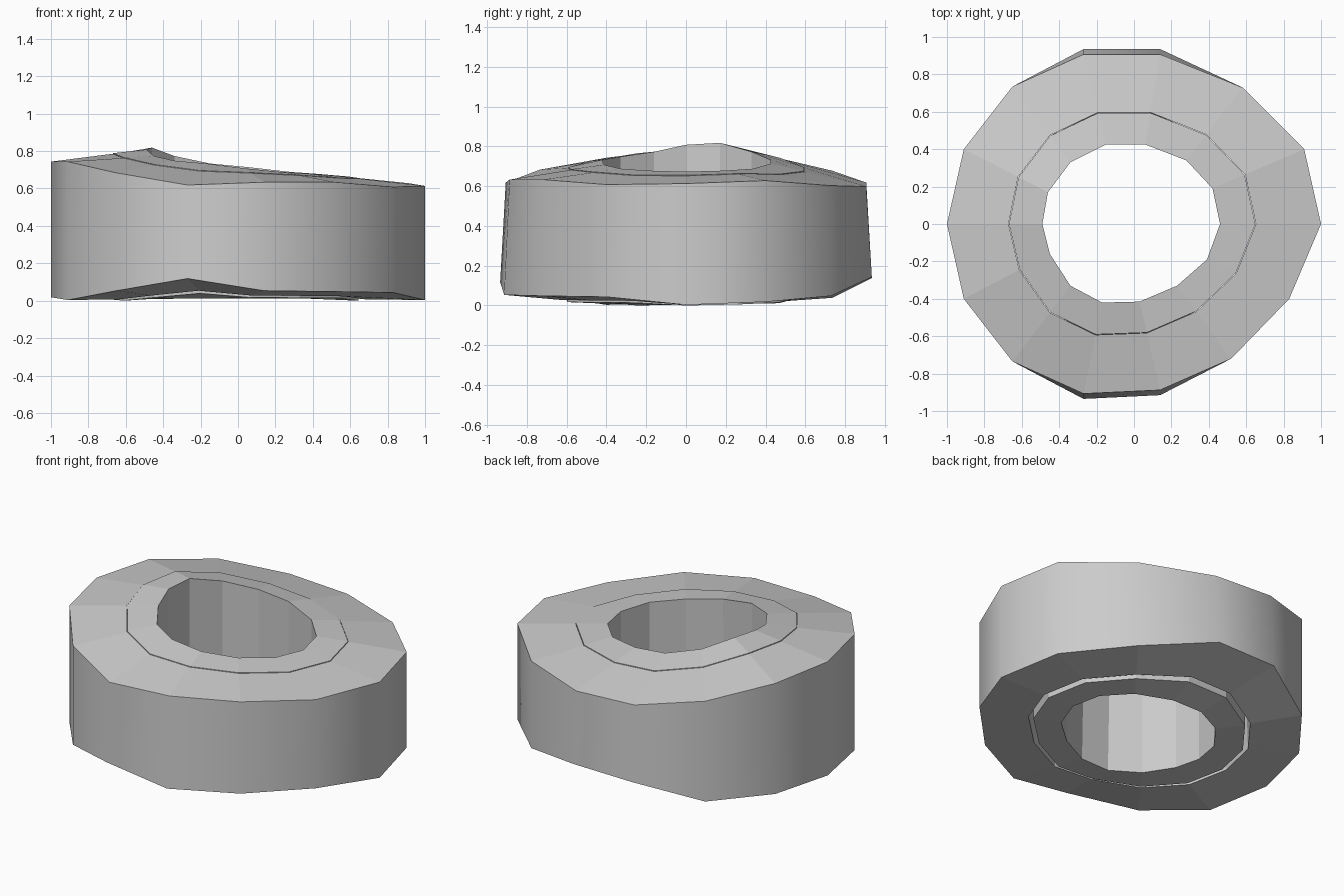
import bpy, bmesh
from mathutils import Vector

if "Cube" in bpy.data.objects:
    bpy.data.objects.remove(bpy.data.objects["Cube"])

# Rim profile, counter-clockwise from +x: x, y, bottom z, top z
OUTER = [(1, 0, .005, .615), (.91, .40, .02, .63), (.58, .73, .05, .605),
         (.14, .935, .145, .60), (-.27, .935, .14, .62), (-.65, .735, .04, .68),
         (-.91, .40, .03, .735), (-1, 0, .02, .745), (-.91, -.40, .005, .745),
         (-.65, -.735, .055, .685), (-.27, -.935, .12, .62), (.14, -.915, .055, .635),
         (.52, -.72, .05, .635), (.83, -.40, .045, .61)]
# Hole profile: x, y, top z
HOLE = [(.46, 0, .675), (.42, .19, .68), (.28, .34, .69), (.06, .425, .715),
        (-.15, .425, .735), (-.34, .33, .775), (-.46, .17, .82), (-.49, 0, .81),
        (-.45, -.16, .775), (-.34, -.33, .75), (-.17, -.42, .735), (.03, -.415, .71),
        (.23, -.33, .69), (.39, -.19, .68)]
N = len(OUTER)

rim_low = [Vector((x, y, b)) for x, y, b, t in OUTER]
# the front and back of the wall lean in slightly towards the top
rim_top = [Vector((x, y * (.97 if abs(y) > .9 else 1), t)) for x, y, b, t in OUTER]
hole_top = [Vector(p) for p in HOLE]
hole_low = [Vector((x, y * (1.04 if y < -.4 else 1), .012)) for x, y, t in HOLE]


def between(a, b, t, lift=0):
    return [p.lerp(q, t) + Vector((0, 0, lift)) for p, q in zip(a, b)]


def make_ring(name, loops, smooth_wall=False):
    """Closed ring from loops: outer low, outer top, inner top, inner low."""
    bm = bmesh.new()
    rows = [[bm.verts.new(p) for p in loop] for loop in loops]
    for k in range(4):
        a, b = rows[k], rows[(k + 1) % 4]
        for i in range(N):
            j = (i + 1) % N
            f = bm.faces.new((a[i], a[j], b[j], b[i]))
            f.smooth = smooth_wall and k == 0
    bmesh.ops.recalc_face_normals(bm, faces=bm.faces)
    mesh = bpy.data.meshes.new(name)
    bm.to_mesh(mesh)
    bm.free()
    obj = bpy.data.objects.new(name, mesh)
    bpy.context.collection.objects.link(obj)
    return obj


# Wide outer ring with a smooth wall
make_ring("outer_ring", [rim_low, rim_top,
                         between(rim_top, hole_top, .645),
                         between(rim_low, hole_low, .60)], True)
# Inner collar around the hole, separated by a narrow groove below
make_ring("inner_collar", [between(rim_low, hole_low, .66, -.008),
                           between(rim_top, hole_top, .65, .003),
                           hole_top, hole_low])
# Drop the model exactly onto the ground
low = min(v.co.z for o in bpy.data.objects for v in o.data.vertices)
for o in bpy.data.objects:
    for v in o.data.vertices:
        v.co.z -= low
